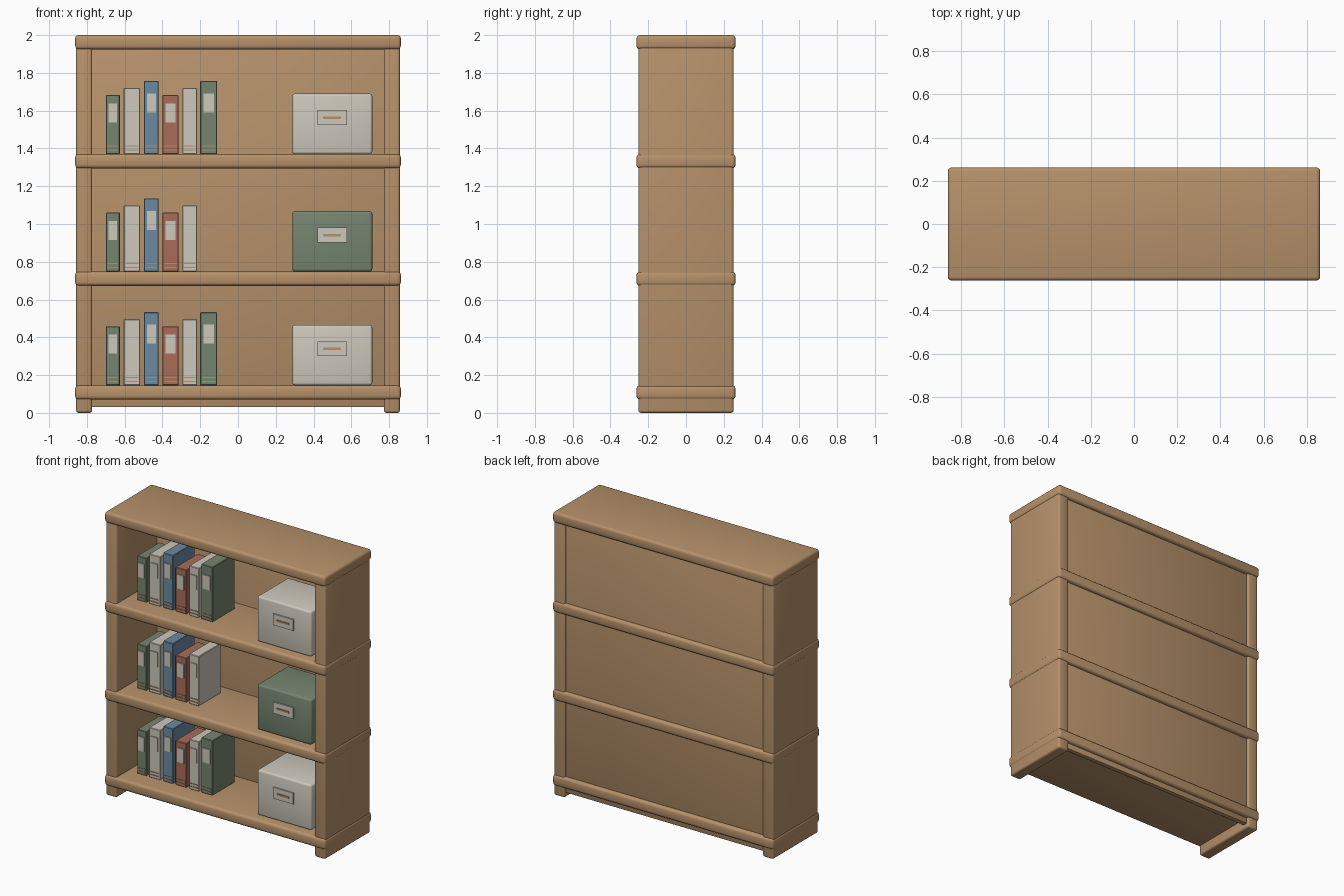
import bpy, bmesh, math

if "Cube" in bpy.data.objects:
    bpy.data.objects.remove(bpy.data.objects["Cube"])

def mat(name, c):
    m = bpy.data.materials.new(name)
    m.diffuse_color = (*c, 1)
    m.use_nodes = True
    m.node_tree.nodes["Principled BSDF"].inputs["Base Color"].default_value = m.diffuse_color
    return m

wood = mat("warm wood", (0.47, 0.285, 0.145))
cream = mat("cream", (0.61, 0.578, 0.503))
green = mat("sage green", (0.181, 0.235, 0.162))
blue = mat("dusty blue", (0.147, 0.254, 0.352))
red = mat("brick red", (0.392, 0.15, 0.098))

def box(name, x, y, z, m, bevel=0.0, segs=3):
    """Box from (min, max) ranges, with rounded edges if asked."""
    bm = bmesh.new()
    bmesh.ops.create_cube(bm, size=1)
    for v in bm.verts:
        v.co = [(a + b) / 2 + c * (b - a) for (a, b), c in zip((x, y, z), v.co)]
    if bevel:
        bmesh.ops.bevel(bm, geom=bm.edges[:], offset=bevel, segments=segs,
                        profile=0.5, affect='EDGES')
    me = bpy.data.meshes.new(name)
    bm.to_mesh(me)
    bm.free()
    me.materials.append(m)
    ob = bpy.data.objects.new(name, me)
    bpy.context.collection.objects.link(ob)
    if bevel:
        me.shade_smooth()
        me.set_sharp_from_angle(angle=math.radians(35))
    return ob

# Case: side panels, recessed back, four overhanging boards
for s, n in ((-1, "left_side"), (1, "right_side")):
    box(n, sorted((s * 0.772, s * 0.857)), (-0.252, 0.252), (0, 1.96), wood, 0.014)
box("back_panel", (-0.80, 0.80), (0.20, 0.235), (0.03, 1.95), wood, 0.006, 2)
floors = [0.146, 0.748, 1.37]
for i, top in enumerate(floors + [2.0]):
    box(f"shelf_board_{i + 1}", (-0.862, 0.862), (-0.262, 0.262),
        (top - 0.075, top), wood, 0.018)

# Books: x range, height, colour
books = [(-0.700, -0.626, 0.312, green), (-0.605, -0.519, 0.350, cream),
         (-0.497, -0.420, 0.387, blue), (-0.400, -0.315, 0.312, red),
         (-0.293, -0.218, 0.350, cream), (-0.200, -0.110, 0.387, green)]
FRONT = -0.126

def book(tag, x0, x1, h, m, z):
    box(f"book_{tag}", (x0, x1), (FRONT, 0.12), (z, z + h), m, 0.003, 1)
    c, w = (x0 + x1) / 2, x1 - x0
    # Spine label and two thin bands near the foot
    lz = z + h * 0.70
    box(f"book_label_{tag}", (c - w * 0.31, c + w * 0.31), (FRONT - 0.007, FRONT + 0.002),
        (lz - 0.05, lz + 0.05), cream)
    for k, bz in enumerate((0.021, 0.042)):
        box(f"book_band_{tag}_{k}", (c - w * 0.4, c + w * 0.4),
            (FRONT - 0.004, FRONT + 0.002), (z + bz - 0.003, z + bz + 0.003), wood)

for r, z in enumerate(floors):
    for i, b in enumerate(books):
        if r == 1 and i == 5:      # middle shelf holds five books
            continue
        book(f"{r + 1}_{i + 1}", *b, z)
    # Storage box with label plate and slot
    box(f"storage_box_{r + 1}", (0.288, 0.711), (-0.20, 0.145), (z, z + 0.32),
        green if r == 1 else cream, 0.014)
    box(f"box_label_{r + 1}", (0.420, 0.577), (-0.209, -0.199),
        (z + 0.154, z + 0.233), cream)
    box(f"box_slot_{r + 1}", (0.450, 0.545), (-0.216, -0.208),
        (z + 0.187, z + 0.199), wood)
